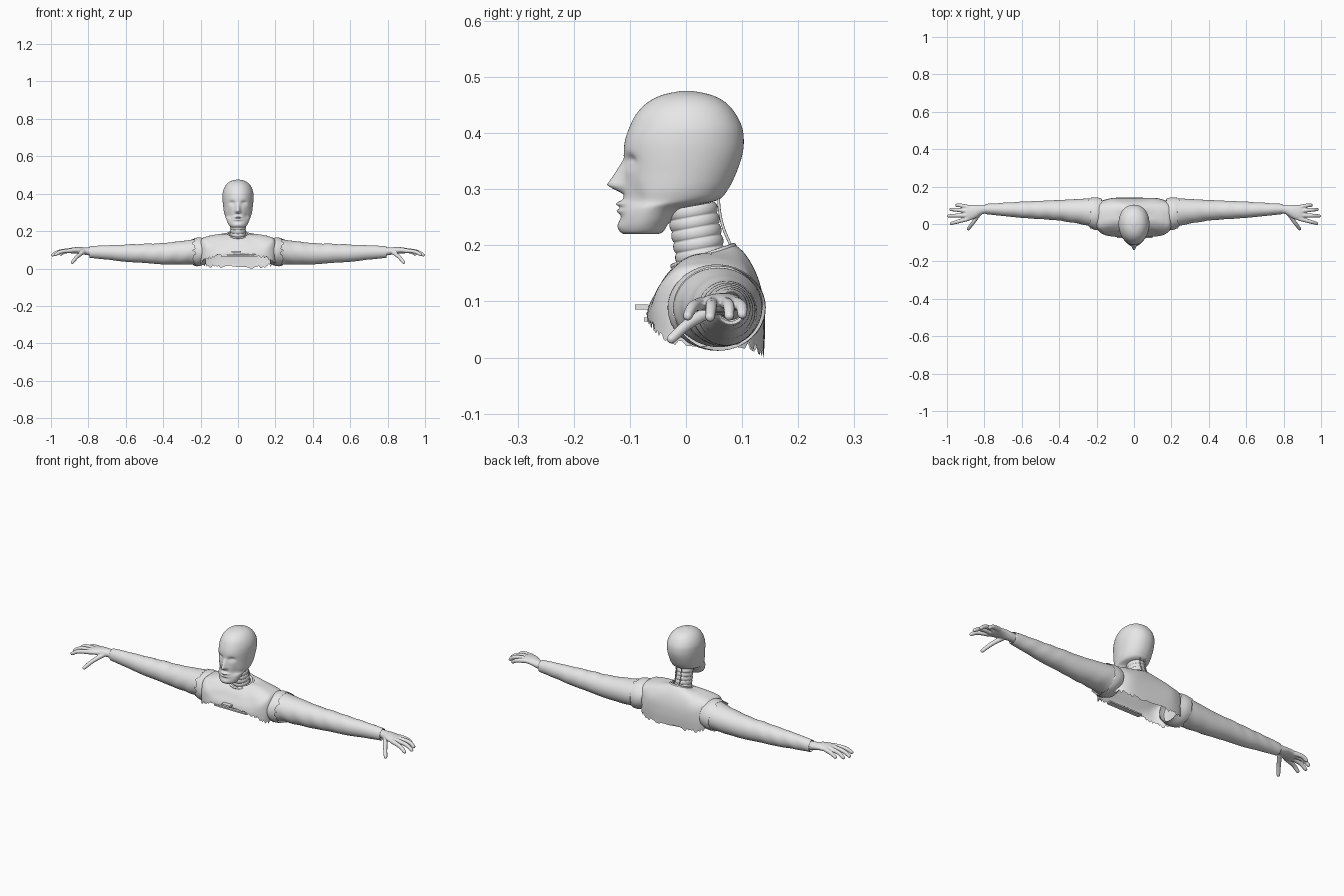
import bpy, bmesh, math, random
from math import sin, cos, exp, pi
from mathutils import Vector

random.seed(4)
cube = bpy.data.objects.get("Cube")
if cube:
    bpy.data.objects.remove(cube)

grey = bpy.data.materials.new("plain_grey")
grey.use_nodes = True
grey.diffuse_color = (0.8, 0.8, 0.8, 1)
grey.node_tree.nodes["Principled BSDF"].inputs["Base Color"].default_value = (0.8, 0.8, 0.8, 1)


def finish(name, bm, mirror=False):
    bmesh.ops.recalc_face_normals(bm, faces=bm.faces)
    mesh = bpy.data.meshes.new(name)
    bm.to_mesh(mesh)
    bm.free()
    mesh.materials.append(grey)
    mesh.shade_smooth()
    obj = bpy.data.objects.new(name, mesh)
    bpy.context.collection.objects.link(obj)
    if mirror:
        obj.modifiers.new("Mirror", "MIRROR").use_mirror_merge = False
    return obj


def loft(bm, rings, cap_start=False, cap_end=False):
    loops = [[bm.verts.new(p) for p in ring] for ring in rings]
    for a, b in zip(loops, loops[1:]):
        n = len(a)
        for i in range(n):
            j = (i + 1) % n
            bm.faces.new((a[i], a[j], b[j], b[i]))
    if cap_start:
        bm.faces.new(loops[0])
    if cap_end:
        bm.faces.new(loops[-1])


def smooth_path(points, steps):
    """Catmull-Rom samples through rows of any length."""
    pts = [points[0]] + list(points) + [points[-1]]
    out = []
    for p0, p1, p2, p3 in zip(pts, pts[1:], pts[2:], pts[3:]):
        for s in range(steps):
            t = s / steps
            out.append([b + 0.5 * t * (c - a + t * (2 * a - 5 * b + 4 * c - d + t * (3 * (b - c) + d - a)))
                        for a, b, c, d in zip(p0, p1, p2, p3)])
    return out + [list(points[-1])]


def power(v, n):
    return math.copysign(abs(v) ** (2 / n), v)


def angles(n):
    return [2 * pi * i / n for i in range(n)]


# Head: stacked sections (height, front y, back y, half width) plus face relief
HEAD = [(.22, -.110, -.05, .033), (.225, -.115, -.040, .043), (.24, -.116, -.03, .053),
        (.265, -.114, -.005, .063), (.28, -.112, .055, .069), (.30, -.111, .075, .075),
        (.33, -.110, .09, .079), (.36, -.111, .10, .082), (.385, -.109, .103, .083),
        (.41, -.101, .10, .081), (.435, -.088, .088, .072), (.455, -.068, .07, .057),
        (.468, -.042, .045, .037), (.475, -.01, .012, .01)]


def bell(v, centre, width):
    return exp(-((v - centre) / width) ** 2)


def relief(x, z):
    t = (.354 - z) / .047
    slope = t if t < 1 else max(0, 1 - (t - 1) * 3)
    nose = -.031 * max(0, slope) * bell(x, 0, .009 + .004 * max(0, t))
    eyes = .011 * bell(abs(x), .032, .015) * bell(z, .35, .011)
    lids = -.004 * bell(abs(x), .032, .010) * bell(z, .346, .005)
    lips = -.012 * bell(x, 0, .02) * (bell(z, .274, .0055) + .8 * bell(z, .261, .005))
    chin = -.006 * bell(x, 0, .025) * bell(z, .234, .011)
    cheeks = .006 * bell(abs(x), .045, .014) * bell(z, .285, .025)
    return nose + eyes + lids + lips + chin + cheeks


bm = bmesh.new()
rings = []
for z, yf, yb, hw in smooth_path(HEAD, 7):
    ring = []
    for a in angles(112):
        front = max(0, -sin(a))
        x = hw * power(cos(a), 2.15) * (1 - .08 * front)
        y = (yf + yb) / 2 + (yb - yf) / 2 * power(sin(a), 2.15)
        if front:
            y += relief(x, z) * min(1, front * 2)
        ring.append((x, y, z))
    rings.append(ring)
loft(bm, rings, True, True)
finish("head", bm)

# Ribbed neck, leaning forward
bm = bmesh.new()
rings = []
for i in range(71):
    t = i / 70
    r = .041 + .0035 * abs(sin(t * pi * 7)) ** .6
    cy, cz = .034 - .024 * t, .135 + .135 * t
    rings.append([(r * cos(a) * .96, cy + r * sin(a), cz + .18 * r * sin(a)) for a in angles(40)])
loft(bm, rings, True, True)
finish("neck", bm)

# Collar rings resting around the neck
for name, radius, height, thick in (("inner_collar", .05, .178, .006), ("outer_collar", .06, .181, .005)):
    bm = bmesh.new()
    rings = []
    for a in angles(48) + [0]:
        c = Vector((radius * cos(a), .031 + radius * .9 * sin(a), height + .3 * radius * sin(a)))
        out = Vector((cos(a), sin(a), 0))
        rings.append([c + thick * (out * cos(b) + Vector((0, 0, sin(b)))) for b in angles(10)])
    loft(bm, rings)
    finish(name, bm)

# Pair of thin cables behind the neck
cable = bpy.data.curves.new("neck_cables", "CURVE")
cable.dimensions = "3D"
cable.bevel_depth = .0025
for side in (-1, 1):
    spline = cable.splines.new("POLY")
    path = smooth_path([(.058, .285), (.06, .26), (.067, .23), (.082, .195)], 4)
    spline.points.add(len(path) - 1)
    for p, (y, z) in zip(spline.points, path):
        p.co = (side * .014, y, z, 1)
cable.materials.append(grey)
bpy.context.collection.objects.link(bpy.data.objects.new("neck_cables", cable))

# Torn shirt: rings from collar to hem
# (half width, front y, back y, front z, side z, back z, squareness)
SHIRT = [(.060, -.020, .083, .165, .186, .204, 2), (.11, -.038, .104, .143, .183, .186, 2.3),
         (.165, -.052, .124, .118, .172, .152, 3.2), (.197, -.063, .137, .097, .153, .11, 3.8),
         (.203, -.068, .141, .084, .09, .06, 4), (.20, -.070, .139, .074, .028, .008, 4)]
bm = bmesh.new()
rows = smooth_path(SHIRT, 6)
rings = []
for k, (rx, yf, yb, zf, zs, zb, n) in enumerate(rows):
    u = k / (len(rows) - 1)
    ring = []
    for a in angles(120):
        s = sin(a) ** 2
        z = zs + ((zf if sin(a) < 0 else zb) - zs) * s
        fold = 1 + .012 * sin(9 * a + 5 * u) * sin(pi * u)
        if k == len(rows) - 1:
            z += random.choice((-.008, 0, .006))
        ring.append((rx * power(cos(a), n),
                     (yf + yb) / 2 + (yb - yf) / 2 * power(sin(a), n) * fold, max(0, z)))
    rings.append(ring)
loft(bm, rings)
finish("torn_shirt", bm)

# Torn strip and small tab on the front hem
for name, centre, size in (("hem_strip", (.005, -.062, .068), (.19, .026, .007)),
                           ("hem_tab", (-.01, -.079, .09), (.05, .024, .009))):
    bm = bmesh.new()
    bmesh.ops.create_cube(bm, size=1)
    bmesh.ops.scale(bm, vec=size, verts=bm.verts)
    bmesh.ops.translate(bm, vec=centre, verts=bm.verts)
    finish(name, bm).data.shade_flat()


# Sleeves: oval sections (x, centre y, centre z, radius y, radius z)
def sleeve_rings(rows, steps, wrinkle):
    out = []
    for x, cy, cz, ry, rz in smooth_path(rows, steps):
        ring = []
        for a in angles(48):
            f = 1 + wrinkle * sin(x * 75 + 2.5 * sin(a)) * (.5 + .5 * cos(a + 9 * x))
            ring.append(Vector((x, cy + ry * f * cos(a), cz + rz * f * sin(a))))
        out.append(ring)
    return out


bm = bmesh.new()
loft(bm, sleeve_rings([(.17, .055, .09, .075, .068), (.21, .058, .09, .078, .070),
                       (.27, .066, .086, .069, .065), (.4, .073, .079, .055, .057),
                       (.5, .075, .081, .049, .051), (.6, .076, .082, .043, .046),
                       (.7, .078, .086, .035, .038), (.79, .08, .088, .027, .031),
                       (.785, .08, .089, .022, .024)], 9, .022))
finish("long_sleeves", bm, True)

bm = bmesh.new()
rings = sleeve_rings([(.175, .054, .091, .082, .069), (.205, .055, .09, .087, .076),
                      (.235, .059, .088, .082, .074)], 5, .02)
for p in rings[-1]:
    p.x += random.uniform(-.012, .012)
loft(bm, rings)
finish("shoulder_cuffs", bm, True)

# Hands: palm and tapering fingers fused into one skin
bm = bmesh.new()
loft(bm, sleeve_rings([(.76, .08, .089, .022, .023), (.81, .078, .092, .025, .020),
                       (.85, .066, .097, .036, .018), (.89, .058, .096, .042, .015),
                       (.908, .057, .094, .036, .009)], 5, 0), True, True)
FINGERS = [[(.885, .09, .096), (.925, .099, .09), (.948, .1, .077)],
           [(.89, .069, .098), (.95, .076, .092), (.979, .077, .074)],
           [(.89, .046, .098), (.955, .045, .091), (.991, .043, .072)],
           [(.89, .027, .096), (.945, .012, .09), (.977, .003, .074)],
           [(.825, .058, .09), (.86, .008, .063), (.886, -.026, .033)]]
for finger in FINGERS:
    path = smooth_path(finger, 12)
    for i, p in enumerate(path):
        t = i / (len(path) - 1)
        ball = bmesh.ops.create_icosphere(bm, subdivisions=2, radius=.0125 - .0035 * t)
        bmesh.ops.translate(bm, vec=p, verts=ball["verts"])
hands = finish("hands", bm)
fuse = hands.modifiers.new("Fuse", "REMESH")
fuse.mode = "VOXEL"
fuse.voxel_size = .003
fuse.use_smooth_shade = True
relax = hands.modifiers.new("Relax", "SMOOTH")
relax.iterations = 4
hands.modifiers.new("Mirror", "MIRROR").use_mirror_merge = False
